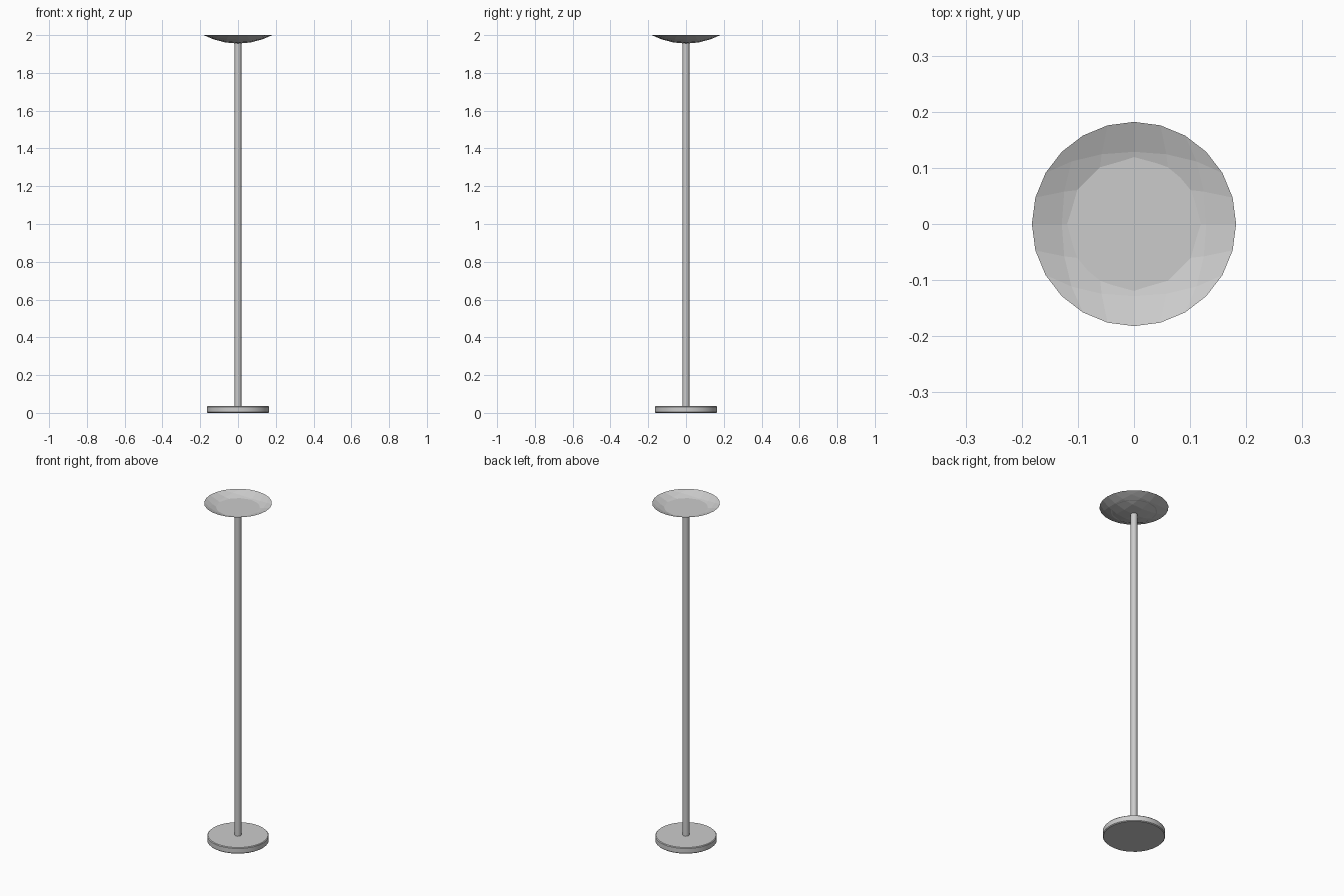
import bpy, bmesh
from math import sin, cos, pi, sqrt, radians

if "Cube" in bpy.data.objects:
    bpy.data.objects.remove(bpy.data.objects["Cube"])

RIM_R, RIM_Z, LOW_Z = 0.182, 2.0, 1.955


def add_object(name, bm):
    mesh = bpy.data.meshes.new(name)
    bm.to_mesh(mesh)
    bm.free()
    obj = bpy.data.objects.new(name, mesh)
    bpy.context.collection.objects.link(obj)
    return obj


def lathe(name, profile, sides):
    """Closed solid from an (r, z) profile, bottom to top."""
    bm = bmesh.new()
    rings = [[bm.verts.new((r * cos(2 * pi * k / sides), r * sin(2 * pi * k / sides), z))
              for k in range(sides)] for r, z in profile]
    for a, b in zip(rings, rings[1:]):
        for k in range(sides):
            n = (k + 1) % sides
            bm.faces.new((a[k], a[n], b[n], b[k]))
    bm.faces.new(rings[0][::-1])
    bm.faces.new(rings[-1])
    return add_object(name, bm)


def smooth(obj):
    bpy.ops.object.select_all(action='DESELECT')
    obj.select_set(True)
    bpy.context.view_layer.objects.active = obj
    bpy.ops.object.shade_smooth_by_angle(angle=radians(35))


# Base and pole
smooth(lathe("base", [(0.161, 0), (0.165, 0.004), (0.165, 0.032), (0.161, 0.036)], 32))
smooth(lathe("pole", [(0.018, 0.03), (0.018, LOW_Z + 0.002)], 12))

# Shallow faceted bowl: square grid rounded into a 24-sided dish
bm = bmesh.new()
steps = [sqrt(2) * sin(radians(15 * i)) for i in range(-3, 4)]
grid = []
for v in steps:
    row = []
    for u in steps:
        x = u * sqrt(1 - v * v / 2)
        y = v * sqrt(1 - u * u / 2)
        z = LOW_Z + (RIM_Z - LOW_Z) * (x * x + y * y)
        row.append(bm.verts.new((x * RIM_R, y * RIM_R, z)))
    grid.append(row)
for j in range(6):
    for i in range(6):
        bm.faces.new((grid[j][i], grid[j][i + 1], grid[j + 1][i + 1], grid[j + 1][i]))
add_object("bowl", bm)

# Flat diffuser plate inside the bowl
bm = bmesh.new()
bmesh.ops.create_circle(bm, cap_ends=True, segments=24, radius=0.122)
bmesh.ops.translate(bm, verts=bm.verts, vec=(0, 0, 1.975))
add_object("diffuser", bm)
